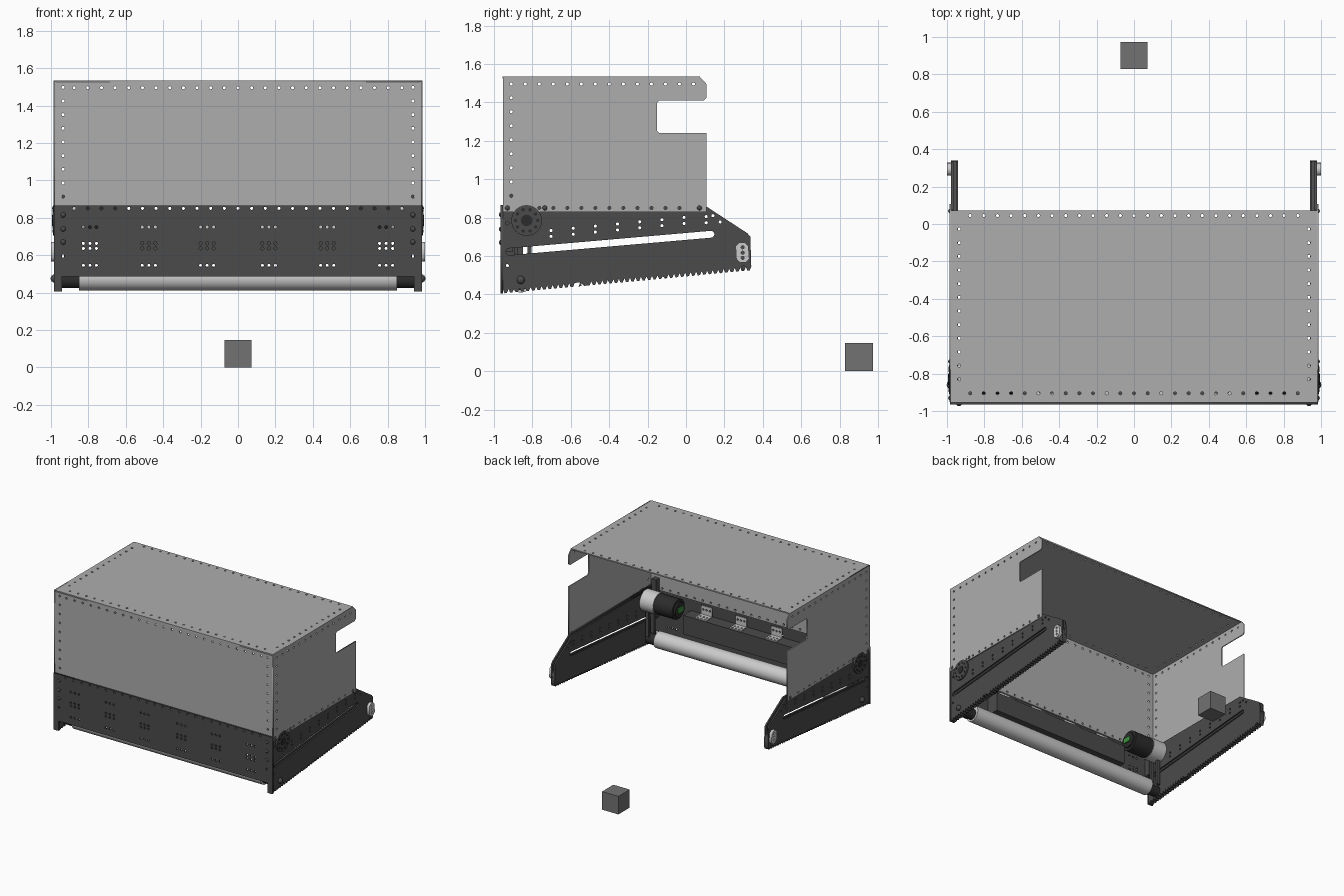
import bpy, math
from mathutils import Matrix, Vector

if "Cube" in bpy.data.objects:
    bpy.data.objects.remove(bpy.data.objects["Cube"])

def mat(name, c):
    m = bpy.data.materials.new(name)
    m.diffuse_color = (*c, 1)
    m.use_nodes = True
    m.node_tree.nodes["Principled BSDF"].inputs["Base Color"].default_value = m.diffuse_color
    return m

DARK = mat("dark_plate", (0.07, 0.07, 0.07))
BLACK = mat("black_motor", (0.025, 0.025, 0.025))
SHIELD = mat("shield_grey", (0.42, 0.42, 0.42))
LIGHT = mat("light_metal", (0.6, 0.6, 0.6))
CUBE = mat("mid_grey", (0.17, 0.17, 0.17))
GREEN = mat("green_board", (0.05, 0.3, 0.05))

# plane axes for flat parts: (u, v, normal)
FRONT = ((1, 0, 0), (0, 0, 1), (0, -1, 0))
SIDE = ((0, 1, 0), (0, 0, 1), (1, 0, 0))
TOP = ((1, 0, 0), (0, 1, 0), (0, 0, 1))

def circle(u, v, r=0.0085, n=8):
    return [(u + r * math.cos(2 * math.pi * i / n), v + r * math.sin(2 * math.pi * i / n)) for i in range(n)]

def plate(name, plane, at, thick, outline, holes=(), m=DARK):
    """Flat sheet with holes: filled 2D curve, extruded, converted to mesh."""
    cu = bpy.data.curves.new(name, 'CURVE')
    cu.dimensions, cu.fill_mode, cu.extrude = '2D', 'BOTH', thick / 2
    for loop in [outline, *holes]:
        s = cu.splines.new('POLY')
        s.points.add(len(loop) - 1)
        for p, (u, v) in zip(s.points, loop):
            p.co = (u, v, 0, 1)
        s.use_cyclic_u = True
    tmp = bpy.data.objects.new(name + "_curve", cu)
    bpy.context.collection.objects.link(tmp)
    dg = bpy.context.evaluated_depsgraph_get()
    me = bpy.data.meshes.new_from_object(tmp.evaluated_get(dg))
    bpy.data.objects.remove(tmp)
    ob = bpy.data.objects.new(name, me)
    bpy.context.collection.objects.link(ob)
    u, v, w = (Vector(a) for a in plane)
    M = Matrix((u, v, w)).transposed().to_4x4()
    M.translation = Vector([abs(c) for c in w]) * at
    me.transform(M)
    me.materials.clear()
    me.materials.append(m)
    return ob

def box(name, x, y, z, m=DARK):
    bpy.ops.mesh.primitive_cube_add(size=1, location=[(a + b) / 2 for a, b in (x, y, z)])
    ob = bpy.context.object
    ob.scale = [abs(b - a) for a, b in (x, y, z)]
    ob.name = name
    ob.data.materials.append(m)
    return ob

def rod(name, x0, x1, y, z, r, m, n=40):
    bpy.ops.mesh.primitive_cylinder_add(vertices=n, radius=r, depth=abs(x1 - x0),
                                        location=((x0 + x1) / 2, y, z), rotation=(0, math.pi / 2, 0))
    ob = bpy.context.object
    ob.name = name
    ob.data.materials.append(m)
    bpy.ops.object.shade_smooth_by_angle()

def bolt(name, loc, r=0.015):
    bpy.ops.mesh.primitive_uv_sphere_add(segments=12, ring_count=8, radius=r, location=loc)
    bpy.context.object.name = name
    bpy.context.object.data.materials.append(DARK)
    bpy.ops.object.shade_smooth_by_angle()

def rect(u0, v0, u1, v1):
    return [(u0, v0), (u1, v0), (u1, v1), (u0, v1)]

P = 0.073                                   # hole pitch
XS = [(i - 12) * P for i in range(25)]
YS = [-0.91 + i * P for i in range(14)]
ZS = [1.497 - i * P for i in range(9)]

# front shield and roof
plate("front_shield", FRONT, -0.948, 0.01, rect(-0.977, 0.83, 0.977, 1.526),
      [circle(x, z) for x in XS for z in (1.495, 0.85)] + [circle(s * 0.935, z) for z in ZS for s in (-1, 1)], SHIELD)
plate("roof_shield", TOP, 1.53, 0.01, rect(-0.98, -0.955, 0.98, 0.072),
      [circle(x, y) for x in XS for y in (-0.905, 0.045)]
      + [circle(s * 0.935, -0.83 + i * P) for i in range(12) for s in (-1, 1)], SHIELD)

# front bumper plate with two legs and hole groups
groups = [circle(s * gx + dx, z) for s in (-1, 1) for gx in (0.165, 0.477, 0.792)
          for dx in (-0.035, 0, 0.035) for z in (0.75, 0.663, 0.636, 0.545)]
plate("front_bumper_plate", FRONT, -0.959, 0.012,
      [(-0.985, 0.405), (-0.94, 0.405), (-0.94, 0.485), (0.94, 0.485), (0.94, 0.405),
       (0.985, 0.405), (0.985, 0.866), (-0.985, 0.866)],
      groups + [circle(x, 0.85) for x in XS] + [circle(s * 0.935, 0.595) for s in (-1, 1)])

# cross beam behind the bumper, with small brackets on top
box("cross_beam", (-0.62, 0.62), (-0.952, -0.85), (0.585, 0.737))
for x in (-0.47, -0.16, 0.16, 0.47):
    bracket_holes = [circle(x + dx, v, 0.008) for dx in (-0.03, 0, 0.03) for v in (-0.9, -0.87)]
    plate("beam_bracket_base", TOP, 0.741, 0.008, rect(x - 0.05, -0.94, x + 0.05, -0.855), bracket_holes, LIGHT)
    plate("beam_bracket_upright", FRONT, -0.938, 0.008, rect(x - 0.05, 0.74, x + 0.05, 0.815),
          [circle(x + dx, 0.785, 0.008) for dx in (-0.03, 0, 0.03)], LIGHT)

# intake roller
rod("intake_roller", -0.85, 0.85, -0.86, 0.475, 0.065, LIGHT, 48)

# outlines of the side pieces, as (y, z)
shield_side = [(-0.953, 0.83), (0.107, 0.83), (0.107, 1.24), (-0.14, 1.24), (-0.15, 1.25), (-0.15, 1.4),
               (-0.14, 1.41), (0.092, 1.41), (0.107, 1.425), (0.107, 1.495), (0.07, 1.535), (-0.953, 1.535)]
shield_holes = ([circle(y, 1.495) for y in YS] + [circle(-0.91, z) for z in ZS[1:]]
                + [circle(y, 0.85) for y in YS[2:-1]])
N, Y0, Y1 = 45, -0.953, 0.34
teeth = []
for i in range(N):
    for f, up in ((0, 0.02), (0.3, 0), (0.7, 0)):
        t = (i + f) / N
        teeth.append((Y0 + t * (Y1 - Y0), 0.405 + 0.12 * t + up))
arm = teeth + [(0.34, 0.545), (0.335, 0.7), (0.32, 0.718), (0.107, 0.857), (-0.953, 0.857)]
slot = []
for cy, cz, a0 in ((0.13, 0.713, -90), (-0.92, 0.622, 90)):
    slot += [(cy + 0.018 * math.cos(math.radians(a0 + k * 30)),
              cz + 0.018 * math.sin(math.radians(a0 + k * 30))) for k in range(7)]
arm_holes = [slot, circle(-0.93, 0.55), circle(-0.93, 0.77), circle(0.3, 0.54)]
for i in range(7):
    y = -0.703 + i * 0.1155
    arm_holes += [circle(y, 0.733 + i * 0.0112), circle(y, 0.702 + i * 0.0112)]
arm_holes += [circle(y, z) for y, z in ((0.105, 0.805), (0.14, 0.81), (0.105, 0.773), (0.178, 0.777))]
rack = teeth + [(0.34, 0.545), (0.336, 0.64), (-0.953, 0.53)]
c = 0.02
cover = [(0.262, 0.565 + c), (0.262 + c, 0.565), (0.33 - c, 0.565), (0.33, 0.565 + c),
         (0.325, 0.67 - c), (0.325 - c, 0.67), (0.258 + c, 0.67), (0.258, 0.67 - c)]

for s, n in ((1, "right"), (-1, "left")):
    # shield side, twin arm plates and toothed rack
    plate(n + "_shield", SIDE, s * 0.982, 0.008, shield_side, shield_holes, SHIELD)
    plate(n + "_arm_outer", SIDE, s * 0.972, 0.012, arm, arm_holes)
    plate(n + "_arm_inner", SIDE, s * 0.946, 0.012, arm, arm_holes)
    plate(n + "_arm_rack", SIDE, s * 0.959, 0.014, rack, [circle(-0.93, 0.5)])
    # arm end cover
    plate(n + "_arm_end_cover", SIDE, s * 0.989, 0.022, cover,
          [circle(0.295, 0.645), circle(0.295, 0.59), circle(0.295, 0.617)], LIGHT)
    # drive: hub disc, gearbox, motor, control board
    Y, Z = -0.83, 0.785
    rod(n + "_hub_disc", s * 0.97, s * 0.99, Y, Z, 0.08, DARK)
    rod(n + "_hub_centre", s * 0.985, s * 0.994, Y, Z, 0.03, BLACK, 24)
    for k in range(10):
        a = 2 * math.pi * k / 10
        rod(n + "_hub_bolt", s * 0.985, s * 0.993, Y + 0.058 * math.cos(a), Z + 0.058 * math.sin(a), 0.009, BLACK, 10)
    rod(n + "_gearbox", s * 0.82, s * 0.942, Y, Z, 0.085, LIGHT)
    rod(n + "_motor", s * 0.65, s * 0.82, Y, Z, 0.08, BLACK)
    rod(n + "_motor_end", s * 0.635, s * 0.65, Y, Z, 0.06, BLACK)
    box(n + "_control_board", (s * 0.625, s * 0.64), (Y - 0.035, Y + 0.035), (Z - 0.02, Z + 0.02), GREEN)
    # drive posts and roller bearing
    for y in (-0.885, -0.815):
        box(n + "_drive_post", (s * 0.9, s * 0.93), (y - 0.01, y + 0.01), (0.5, 0.74))
    rod(n + "_roller_bearing", s * 0.85, s * 0.94, -0.86, 0.465, 0.042, BLACK, 24)
    rod(n + "_roller_axle", s * 0.84, s * 0.985, -0.86, 0.475, 0.022, DARK, 20)
    bolt(n + "_axle_cap", (s * 0.98, -0.86, 0.475), 0.022)
    box(n + "_corner_bracket", (s * 0.90, s * 0.94), (-0.943, -0.9), (0.62, 0.93))
    # fixing bolts
    for z in (0.815, 0.74, 0.67):
        bolt(n + "_front_bolt", (s * 0.935, -0.959, z))
    for y in (-0.93, -0.735, 0.07):
        bolt(n + "_side_bolt", (s * 0.98, y, 0.85), 0.014)

# separate block on the ground
box("ground_block", (-0.073, 0.073), (0.828, 0.973), (0, 0.147), CUBE)
